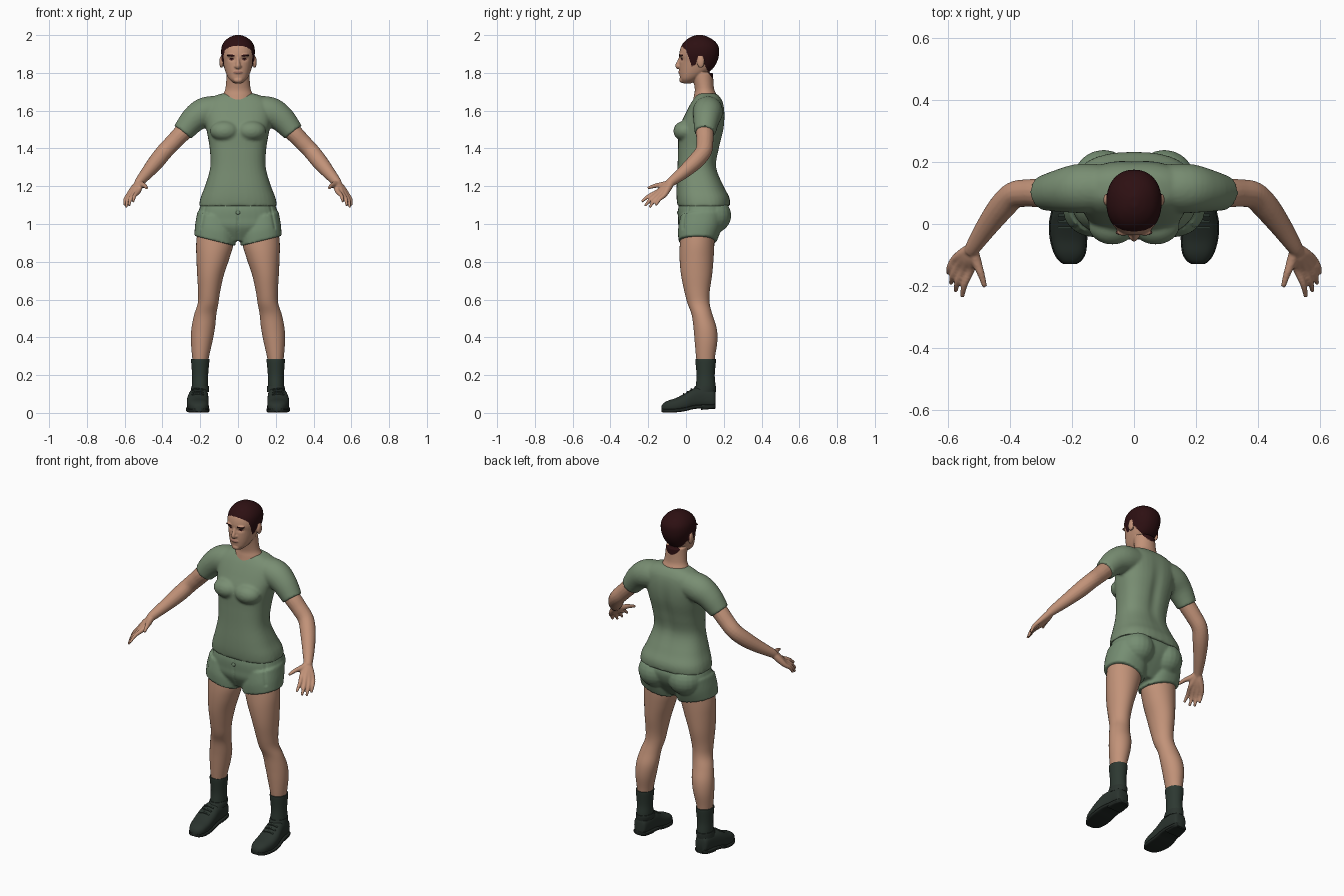
import bpy, bmesh, math
from mathutils import Vector, Matrix

cube = bpy.data.objects.get("Cube")
if cube:
    bpy.data.objects.remove(cube)


def material(name, rgb):
    m = bpy.data.materials.new(name)
    m.use_nodes = True
    m.diffuse_color = (*rgb, 1)
    m.node_tree.nodes["Principled BSDF"].inputs["Base Color"].default_value = (*rgb, 1)
    return m


SKIN = material("skin", (.54, .29, .19))
LIPS = material("lips", (.38, .18, .13))
HAIR = material("dark_hair", (.026, .005, .006))
GREEN = material("shirt_green", (.19, .27, .17))
SHORTS = material("shorts_green", (.18, .27, .17))
SOCK = material("sock_green", (.026, .040, .031))
SHOE = material("shoe_leather", (.023, .033, .027))
SOLE = material("sole_rubber", (.014, .019, .016))


def spline(rows, steps=5):
    """Smooth interpolation through rows of numbers."""
    rows = [Vector(r) for r in rows]
    ext = [rows[0]] + rows + [rows[-1]]
    out = []
    for i in range(len(rows) - 1):
        a, b, c, d = ext[i:i + 4]
        for k in range(steps):
            t = k / steps
            out.append(b + (c - a) * (t / 2) + (a * 2 - b * 5 + c * 4 - d) * (t * t / 2)
                       + (b * 3 - a - c * 3 + d) * (t ** 3 / 2))
    return out + [rows[-1]]


def skin_rings(bm, rings):
    loops = [[bm.verts.new(p) for p in ring] for ring in rings]
    n = len(loops[0])
    for a, b in zip(loops, loops[1:]):
        for i in range(n):
            j = (i + 1) % n
            bm.faces.new((a[i], a[j], b[j], b[i]))
    bm.faces.new(loops[0][::-1])
    bm.faces.new(loops[-1])


def sections(bm, rows, axis="z", power=2.3, tilt=0, n=36):
    """Loft of rounded boxes; each row is position, then low/high of the two other axes."""
    rings = []
    for h, u0, u1, v0, v1 in spline(rows):
        ring = []
        for i in range(n):
            a = math.tau * i / n
            c, s = math.cos(a), math.sin(a)
            du = math.copysign(abs(c) ** (2 / power), c) * (u1 - u0) / 2
            dv = math.copysign(abs(s) ** (2 / power), s) * (v1 - v0) / 2
            u, v = (u0 + u1) / 2 + du, (v0 + v1) / 2 + dv
            ring.append((u, v, h + tilt * du) if axis == "z" else (u, h, v))
        rings.append(ring)
    skin_rings(bm, rings)


def body(bm, rows, **kw):
    sections(bm, [(z, -w, w, f, b) for z, w, f, b in rows], **kw)


def tube(bm, rows, n=16):
    """Round limb through rows of x, y, z, radius."""
    pts = spline(rows)
    rings = []
    for i, p in enumerate(pts):
        t = (pts[min(i + 1, len(pts) - 1)] - pts[max(i - 1, 0)]).to_3d().normalized()
        u = t.cross(Vector((.3, .2, 1))).normalized()
        v = t.cross(u)
        rings.append([p.to_3d() + (u * math.cos(math.tau * k / n) + v * math.sin(math.tau * k / n)) * p[3]
                      for k in range(n)])
    skin_rings(bm, rings)


def ball(bm, center, radii):
    bmesh.ops.create_uvsphere(bm, u_segments=20, v_segments=12, radius=1,
                              matrix=Matrix.Translation(center) @ Matrix.Diagonal((*radii, 1)))


def finish(name, bm, mats, voxel=0, soften=3, sculpt=None, paint=None, mirror=False):
    bmesh.ops.recalc_face_normals(bm, faces=bm.faces)
    me = bpy.data.meshes.new(name)
    bm.to_mesh(me)
    bm.free()
    ob = bpy.data.objects.new("left_" + name if mirror else name, me)
    bpy.context.collection.objects.link(ob)
    if voxel:
        mod = ob.modifiers.new("fuse", "REMESH")
        mod.mode, mod.voxel_size = "VOXEL", voxel
        mod = ob.modifiers.new("soften", "SMOOTH")
        mod.factor, mod.iterations = .5, soften
        dg = bpy.context.evaluated_depsgraph_get()
        me = bpy.data.meshes.new_from_object(ob.evaluated_get(dg))
        ob.modifiers.clear()
        ob.data = me
    if sculpt:
        for v in me.vertices:
            v.co += Vector(sculpt(*v.co))
    me.materials.clear()
    for m in mats:
        me.materials.append(m)
    for p in me.polygons:
        p.use_smooth = True
        p.material_index = paint(*p.center) if paint else 0
    objs = [ob]
    if mirror:
        me2 = me.copy()
        me2.transform(Matrix.Diagonal((-1, 1, 1, 1)))
        me2.flip_normals()
        other = bpy.data.objects.new("right_" + name, me2)
        bpy.context.collection.objects.link(other)
        objs.append(other)
    bpy.ops.object.select_all(action="DESELECT")
    for o in objs:
        o.select_set(True)
    bpy.context.view_layer.objects.active = ob
    bpy.ops.object.shade_smooth_by_angle(angle=math.radians(45))


# Head with neck, nose, lips and ears
bm = bmesh.new()
body(bm, [(1.745, .022, -.018, .03), (1.765, .045, -.03, .06), (1.79, .06, -.034, .10),
          (1.82, .071, -.036, .14), (1.86, .081, -.035, .165), (1.90, .089, -.036, .175),
          (1.94, .086, -.026, .172), (1.97, .069, -.004, .15), (1.99, .042, .025, .117),
          (2.0, .015, .055, .09)], power=2.2)
body(bm, [(1.62, .085, .03, .165), (1.68, .08, .042, .162), (1.72, .066, .046, .148),
          (1.80, .06, .03, .143)], power=2)
tube(bm, [(0, -.028, 1.885, .008), (0, -.038, 1.86, .009), (0, -.044, 1.838, .013), (0, -.036, 1.828, .012)])
ball(bm, (0, -.031, 1.803), (.024, .011, .009))
ball(bm, (0, -.022, 1.762), (.024, .014, .015))
for s in (-1, 1):
    ball(bm, (s * .012, -.034, 1.834), (.009, .011, .008))
    ball(bm, (s * .088, .078, 1.858), (.011, .02, .032))
    ball(bm, (s * .035, -.027, 1.893), (.026, .011, .007))

HAIRLINE = [(-.1, 1.953), (-.03, 1.95), (0, 1.92), (.015, 1.88), (.03, 1.835),
            (.05, 1.84), (.06, 1.875), (.095, 1.85), (.12, 1.80), (.145, 1.762), (.3, 1.76)]


def paint_head(x, y, z):
    ax = abs(x)
    ear = ax > .088 and z < 1.89 and .05 < y < .102
    for (y0, z0), (y1, z1) in zip(HAIRLINE, HAIRLINE[1:]):
        if y0 <= y < y1 and z > z0 + (z1 - z0) * (y - y0) / (y1 - y0) and not ear:
            return 1
    if y < .02:
        brow = abs(ax - .037) < .02 and abs(z - 1.892 - .1 * (ax - .037)) < .004
        eye = ((ax - .035) / .014) ** 2 + ((z - 1.873) / .0055) ** 2 < 1
        if brow or eye:
            return 1
        if (x / .024) ** 2 + ((z - 1.803) / .009) ** 2 < 1:
            return 2
    return 0


def sculpt_head(x, y, z):
    if y > .03:
        return 0, 0, 0
    socket = math.exp(-((abs(x) - .033) / .018) ** 2 - ((z - 1.873) / .011) ** 2)
    return 0, .008 * socket, 0


finish("head", bm, [SKIN, HAIR, LIPS], .004, 2, sculpt_head, paint_head)

# Shirt: torso, bust and short sleeves
bm = bmesh.new()
body(bm, [(1.095, .207, -.045, .232), (1.14, .198, -.05, .23), (1.2, .175, -.05, .2),
          (1.3, .147, -.045, .162), (1.4, .15, -.042, .177), (1.5, .167, -.038, .2),
          (1.58, .18, -.005, .205), (1.64, .17, .026, .197), (1.675, .13, .05, .178),
          (1.692, .08, .065, .158)], power=2.5)
for s in (-1, 1):
    ball(bm, (s * .07, -.005, 1.492), (.078, .062, .055))
    tube(bm, [(s * .07, .115, 1.605, .075), (s * .17, .115, 1.592, .08), (s * .235, .108, 1.553, .07),
              (s * .293, .10, 1.485, .056)], n=24)


def sculpt_shirt(x, y, z):
    # Hollow along the spine
    spine = math.exp(-(x / .03) ** 2 - ((z - 1.42) / .15) ** 2) if y > .1 else 0
    return 0, -.01 * spine, 0


finish("shirt", bm, [GREEN], .008, 3, sculpt_shirt)

# Shorts: pelvis, seat and sloped leg openings
bm = bmesh.new()
body(bm, [(1.13, .185, -.03, .205), (1.08, .205, -.042, .225), (1.03, .213, -.042, .215),
          (.98, .2, -.038, .185), (.91, .1, .0, .13)], power=2.4)
for s in (-1, 1):
    ball(bm, (s * .098, .14, 1.045), (.1, .1, .095))
    rows = [(1.04, .02, .215, -.03, .2), (.97, .012, .227, -.042, .185), (.91, .014, .231, -.04, .162)]
    sections(bm, [(z, min(s * a, s * b), max(s * a, s * b), f, k) for z, a, b, f, k in rows],
             tilt=s * .25)


def sculpt_shorts(x, y, z):
    # Slanted pocket seams and front seam
    if y > .1:
        return 0, 0, 0
    pocket = math.exp(-((abs(x) - .175 - (1.08 - z) * .2) / .006) ** 2) if z > .97 else 0
    fly = math.exp(-(x / .006) ** 2)
    return 0, .006 * (pocket + fly), 0


finish("shorts", bm, [SHORTS], .007, 3, sculpt_shorts)
bm = bmesh.new()
ball(bm, (0, -.042, 1.06), (.012, .005, .01))
finish("waist_button", bm, [SHORTS])

# Arms with hands
bm = bmesh.new()
tube(bm, [(.2, .105, 1.572, .045), (.29, .10, 1.487, .047), (.34, .10, 1.435, .045),
          (.388, .093, 1.385, .044), (.43, .052, 1.333, .043), (.478, -.012, 1.275, .035),
          (.518, -.072, 1.228, .026), (.528, -.09, 1.212, .022)])
FINGERS = [((.528, -.148, 1.172), (.555, -.235, 1.118)), ((.550, -.146, 1.162), (.577, -.218, 1.095)),
           ((.567, -.134, 1.155), (.592, -.193, 1.087)), ((.58, -.115, 1.153), (.6, -.16, 1.098))]
wrist = Vector((.522, -.077, 1.222))
for knuckle, tip in FINGERS:
    k, t = Vector(knuckle), Vector(tip)
    bend = k.lerp(t, .5) + Vector((.006, -.004, .004))
    tube(bm, [(*wrist, .018), (*wrist.lerp(k, .5), .019), (*k, .0135), (*bend, .0105), (*t, .007)])
tube(bm, [(.522, -.08, 1.218, .018), (.51, -.12, 1.207, .017), (.495, -.16, 1.203, .012), (.482, -.203, 1.19, .008)])
finish("arm", bm, [SKIN], .005, 3, mirror=True)

# Legs
bm = bmesh.new()
sections(bm, [(1.0, .03, .21, -.02, .15), (.9, .024, .221, -.032, .15), (.82, .045, .22, -.034, .146),
              (.73, .075, .216, -.026, .138), (.64, .095, .211, -.008, .125), (.58, .104, .213, .008, .125),
              (.52, .115, .232, .03, .14), (.45, .122, .246, .04, .162), (.38, .135, .249, .046, .166),
              (.30, .153, .243, .053, .154), (.24, .163, .236, .06, .148)], power=2)
finish("leg", bm, [SKIN], mirror=True)

# Socks
bm = bmesh.new()
sections(bm, [(.285, .152, .248, .05, .158), (.27, .152, .248, .05, .158), (.2, .158, .243, .056, .152),
              (.14, .158, .243, .052, .156), (.08, .165, .24, .05, .15)], power=2)
finish("sock", bm, [SOCK], mirror=True)

# Shoes with soles, ankle collars and laces
SHOE_ROWS = [(.157, .18, .225, .03, .10), (.145, .166, .243, .026, .125), (.09, .158, .253, .024, .137),
             (.04, .157, .264, .020, .13), (0, .156, .271, .010, .106), (-.05, .155, .268, .003, .08),
             (-.095, .160, .255, .001, .065), (-.12, .175, .238, .002, .05), (-.13, .192, .222, .006, .035)]
bm = bmesh.new()
sections(bm, SHOE_ROWS, axis="y", power=2.5)
sections(bm, [(.11, .155, .25, .03, .158), (.13, .153, .248, .042, .16), (.143, .155, .246, .048, .16)], power=2)
finish("shoe", bm, [SHOE], mirror=True)
bm = bmesh.new()
sections(bm, [(y, a - .004, b + .004, z, z + .02) for y, a, b, z, _ in SHOE_ROWS], axis="y", power=5)
sections(bm, [(.155, .175, .23, .022, .045), (.14, .163, .247, .021, .045), (.08, .157, .257, .016, .045)],
         axis="y", power=5)
finish("shoe_sole", bm, [SOLE], mirror=True)
bm = bmesh.new()
for y, z in ((.028, .126), (.008, .112), (-.012, .1)):
    tube(bm, [(.182, y, z - .006, .005), (.213, y, z, .005), (.244, y, z - .006, .005)], n=8)
finish("shoe_laces", bm, [SOCK], mirror=True)
